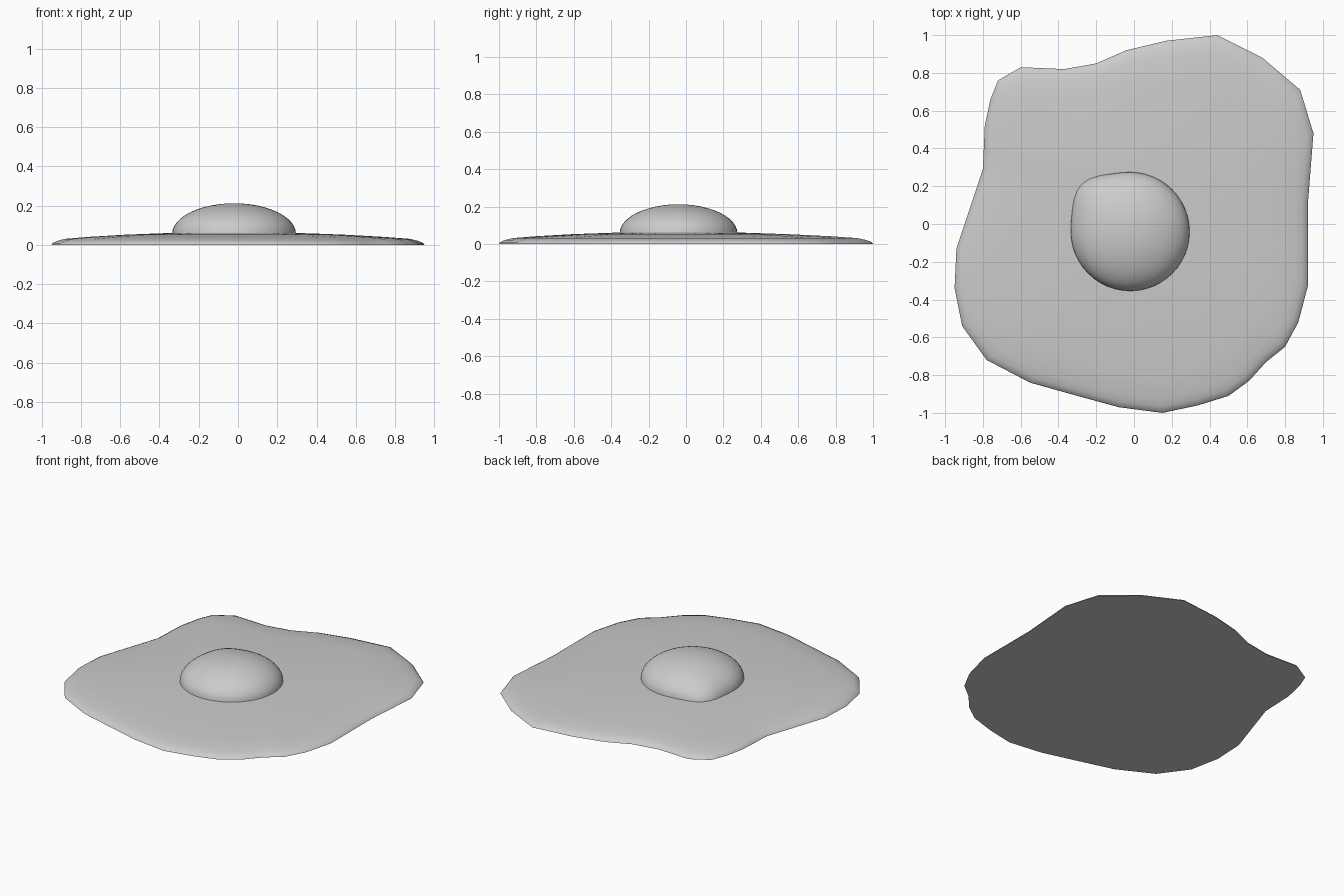
import bpy
import bmesh
import math
from mathutils import Vector

default_cube = bpy.data.objects.get("Cube")
if default_cube:
    bpy.data.objects.remove(default_cube, do_unlink=True)

CENTRE = Vector((-0.02, -0.04))

# Irregular outer edge of the egg white
OUTLINE = [
    (-.95, -.34), (-.94, -.13), (-.8, .29), (-.79, .52), (-.76, .66), (-.72, .76),
    (-.6, .83), (-.37, .82), (-.2, .85), (-.04, .92), (.17, .97), (.44, 1),
    (.68, .88), (.88, .71), (.95, .48), (.92, .1), (.92, -.33), (.87, -.52),
    (.8, -.65), (.7, -.73), (.61, -.83), (.5, -.91), (.34, -.96), (.15, -1),
    (-.08, -.97), (-.3, -.91), (-.55, -.84), (-.78, -.72), (-.91, -.54),
]


def make_material(name, colour):
    material = bpy.data.materials.new(name)
    material.use_nodes = True
    material.diffuse_color = colour
    shader = next(n for n in material.node_tree.nodes if n.type == "BSDF_PRINCIPLED")
    shader.inputs["Base Color"].default_value = colour
    return material


def subdivide(points, cuts):
    """Add evenly spaced points along each edge of a closed outline."""
    result = []
    for index, point in enumerate(points):
        following = points[(index + 1) % len(points)]
        for step in range(cuts):
            result.append(Vector(point).lerp(Vector(following), step / cuts))
    return result


def yolk_radius(angle):
    """Round foot with one soft corner at the back right."""
    corner = max(0, math.cos(angle - math.radians(136)))
    return 0.315 + 0.045 * corner ** 14


def build_loft(name, rings, material, close_bottom, close_top):
    """Skin a stack of rings, each a list of 3D points."""
    bm = bmesh.new()
    loops = [[bm.verts.new(point) for point in ring] for ring in rings]
    count = len(loops[0])
    for lower, upper in zip(loops, loops[1:]):
        for i in range(count):
            j = (i + 1) % count
            bm.faces.new((lower[i], lower[j], upper[j], upper[i]))
    if close_bottom:
        bm.faces.new(loops[0])
    if close_top:
        bm.faces.new(loops[-1])
    bmesh.ops.recalc_face_normals(bm, faces=bm.faces)
    mesh = bpy.data.meshes.new(name)
    bm.to_mesh(mesh)
    bm.free()
    mesh.materials.append(material)
    part = bpy.data.objects.new(name, mesh)
    bpy.context.collection.objects.link(part)
    bpy.ops.object.select_all(action="DESELECT")
    part.select_set(True)
    bpy.context.view_layer.objects.active = part
    bpy.ops.object.shade_smooth_by_angle(angle=math.radians(50))
    return part


grey = make_material("plain grey", (0.6, 0.6, 0.6, 1))

# Egg white: thin rounded rim rising gently to the foot of the yolk
edge = subdivide(OUTLINE, 2)
white_rings = []
for blend, height in ((0, 0), (0.01, 0.01), (0.05, 0.021), (0.11, 0.031),
                      (0.3, 0.041), (0.6, 0.052), (0.9, 0.059), (1, 0.061)):
    ring = []
    for point in edge:
        offset = point - CENTRE
        foot = CENTRE + offset.normalized() * yolk_radius(math.atan2(offset.y, offset.x))
        ring.append((*point.lerp(foot, blend), height))
    white_rings.append(ring)
build_loft("egg_white", white_rings, grey, True, True)

# Yolk: flattened dome, its foot corner fading towards the top
SEGMENTS = 48
STEPS = 12
yolk_rings = []
for step in range(STEPS):
    rise = math.radians(90 * step / STEPS)
    ring = []
    for i in range(SEGMENTS):
        angle = math.tau * i / SEGMENTS
        bulge = (yolk_radius(angle) - 0.315) * (1 - step / STEPS)
        radius = (0.315 + bulge) * math.cos(rise)
        ring.append((CENTRE.x + radius * math.cos(angle),
                     CENTRE.y + radius * math.sin(angle),
                     0.056 + 0.156 * math.sin(rise)))
    yolk_rings.append(ring)
build_loft("yolk", yolk_rings, grey, False, True)
